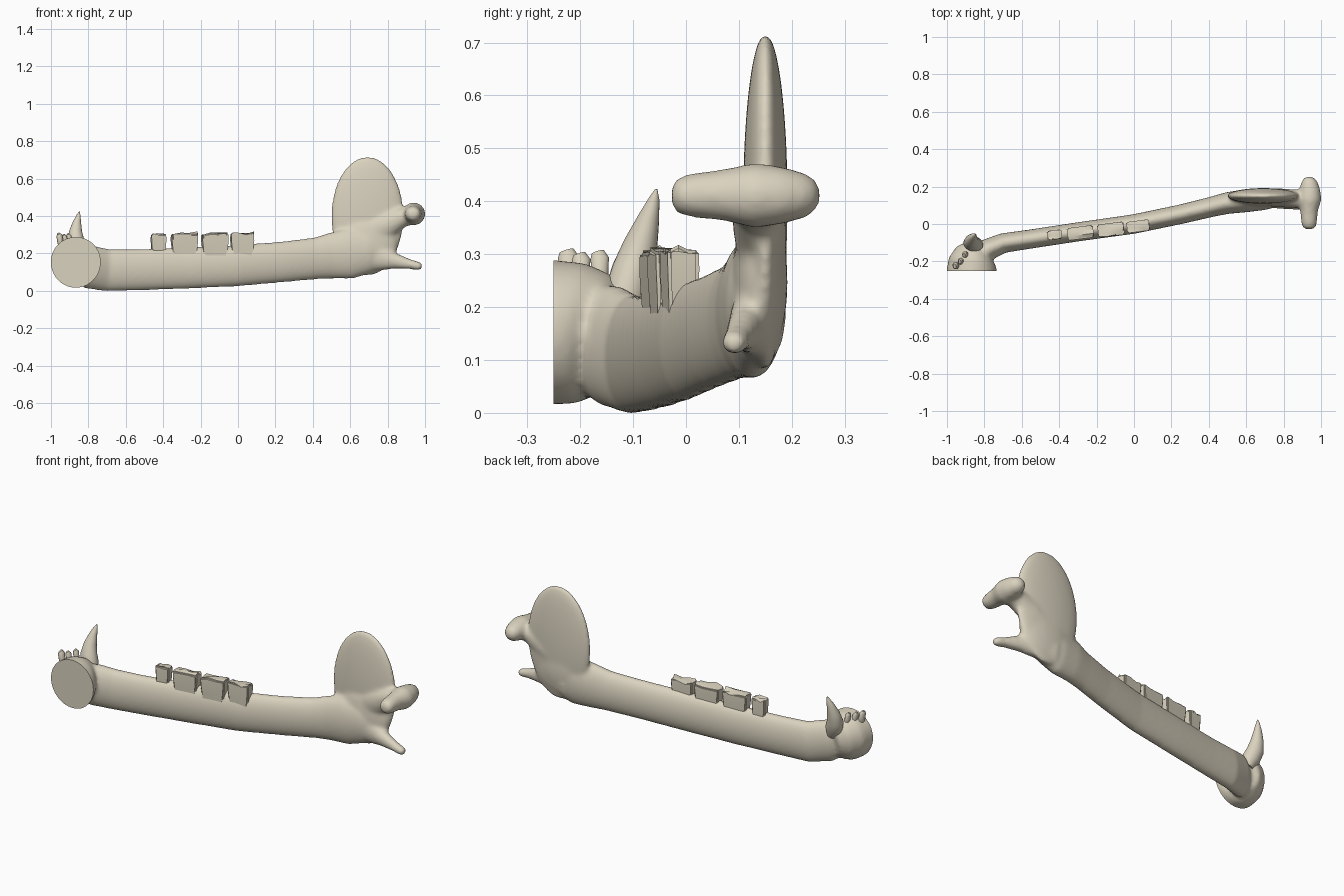
import bpy, bmesh, math, random
from mathutils import Vector, Matrix

random.seed(4)
bone = bpy.data.materials.new("bone")
bone.diffuse_color = (0.70, 0.645, 0.52, 1)


def tube(bm, pts, n=28, ref=(0, 0, 1)):
    """Closed loft of ellipses; pts = (x, y, z, side radius, up radius)."""
    ref = Vector(ref)
    P = [Vector(p[:3]) for p in pts]
    rings = []
    for i, p in enumerate(pts):
        t = (P[min(i + 1, len(P) - 1)] - P[max(i - 1, 0)]).normalized()
        s = t.cross(ref).normalized()
        u = s.cross(t)
        rings.append([bm.verts.new(P[i] + s * p[3] * math.cos(k * math.tau / n)
                                   + u * p[4] * math.sin(k * math.tau / n)) for k in range(n)])
    for a, b in zip(rings, rings[1:]):
        for k in range(n):
            bm.faces.new((a[k], a[(k + 1) % n], b[(k + 1) % n], b[k]))
    bm.faces.new(rings[0][::-1])
    bm.faces.new(rings[-1])


def ball(bm, c, r):
    m = Matrix.Translation(c) @ Matrix.Diagonal((*r, 1))
    bmesh.ops.create_uvsphere(bm, u_segments=40, v_segments=28, radius=1, matrix=m)


def make(name, bm, angle=40):
    bmesh.ops.recalc_face_normals(bm, faces=bm.faces)
    me = bpy.data.meshes.new(name)
    bm.to_mesh(me)
    bm.free()
    ob = bpy.data.objects.new(name, me)
    bpy.context.collection.objects.link(ob)
    me.materials.append(bone)
    bpy.ops.object.select_all(action='DESELECT')
    ob.select_set(True)
    bpy.context.view_layer.objects.active = ob
    bpy.ops.object.shade_smooth_by_angle(angle=math.radians(angle))
    return ob


# ---- jaw bone: overlapping volumes fused into one skin
bm = bmesh.new()
# long body of the jaw
tube(bm, [(-0.86, -0.19, 0.145, 0.05, 0.09), (-0.80, -0.145, 0.13, 0.06, 0.115),
          (-0.70, -0.102, 0.112, 0.053, 0.112), (-0.55, -0.08, 0.114, 0.051, 0.109),
          (-0.30, -0.042, 0.122, 0.051, 0.109), (0, 0, 0.136, 0.052, 0.109),
          (0.25, 0.052, 0.157, 0.052, 0.108), (0.42, 0.093, 0.175, 0.054, 0.111),
          (0.50, 0.112, 0.188, 0.058, 0.122), (0.60, 0.125, 0.20, 0.062, 0.134),
          (0.70, 0.13, 0.21, 0.055, 0.115), (0.78, 0.132, 0.21, 0.035, 0.07)])
# round chin block, cut flat later
tube(bm, [(-0.867, -0.31, 0.154, 0.134, 0.134), (-0.867, -0.25, 0.154, 0.135, 0.135),
          (-0.865, -0.20, 0.152, 0.127, 0.132), (-0.853, -0.16, 0.148, 0.105, 0.115),
          (-0.835, -0.125, 0.14, 0.065, 0.08)])
# tall rear blade and its swollen root
ball(bm, (0.692, 0.15, 0.40), (0.195, 0.042, 0.318))
ball(bm, (0.69, 0.14, 0.25), (0.165, 0.052, 0.155))
# neck of the hinge joint
tube(bm, [(0.66, 0.145, 0.29, 0.045, 0.09), (0.78, 0.14, 0.345, 0.05, 0.075),
          (0.87, 0.135, 0.39, 0.05, 0.055), (0.94, 0.135, 0.41, 0.045, 0.05)])
# hinge joint bar
tube(bm, [(0.937, -0.027, 0.41, 0.02, 0.02), (0.937, -0.018, 0.41, 0.036, 0.034),
          (0.936, 0.01, 0.411, 0.043, 0.042), (0.936, 0.07, 0.412, 0.047, 0.049),
          (0.94, 0.13, 0.411, 0.062, 0.062), (0.94, 0.18, 0.411, 0.057, 0.055),
          (0.937, 0.225, 0.411, 0.044, 0.043), (0.937, 0.245, 0.411, 0.03, 0.03),
          (0.937, 0.253, 0.411, 0.014, 0.014)])
# lower rear spur
tube(bm, [(0.64, 0.14, 0.18, 0.05, 0.09), (0.75, 0.13, 0.18, 0.046, 0.072),
          (0.84, 0.112, 0.16, 0.034, 0.042), (0.92, 0.098, 0.143, 0.027, 0.026),
          (0.972, 0.09, 0.132, 0.025, 0.022), (0.986, 0.088, 0.129, 0.012, 0.011)])
jaw = make("jaw_bone", bm)
mod = jaw.modifiers.new("fuse", 'REMESH')
mod.mode = 'VOXEL'
mod.voxel_size = 0.009
sm = jaw.modifiers.new("soften", 'SMOOTH')
sm.factor = 0.5
sm.iterations = 14
bpy.ops.object.convert(target='MESH')
jaw = bpy.context.object
# flat joining face of the chin
bm = bmesh.new()
bm.from_mesh(jaw.data)
r = bmesh.ops.bisect_plane(bm, geom=bm.verts[:] + bm.edges[:] + bm.faces[:],
                           plane_co=(0, -0.25, 0), plane_no=(0, -1, 0), clear_outer=True)
bmesh.ops.holes_fill(bm, edges=[e for e in bm.edges if e.is_boundary])
low = min(v.co.z for v in bm.verts)
for v in bm.verts:
    v.co.z -= low * max(0, 1 - v.co.z / 0.2)
bm.to_mesh(jaw.data)
bm.free()
jaw.data.materials.clear()
jaw.data.materials.append(bone)
bpy.ops.object.shade_smooth_by_angle(angle=math.radians(40))

# ---- cheek teeth: flared blocks with uneven crowns
for i, (x0, x1, y, w, top) in enumerate([(-0.465, -0.385, -0.058, 0.050, 0.308),
                                         (-0.358, -0.215, -0.047, 0.066, 0.312),
                                         (-0.195, -0.052, -0.030, 0.070, 0.313),
                                         (-0.040, 0.085, -0.012, 0.060, 0.314)]):
    bm = bmesh.new()
    bmesh.ops.create_cube(bm, size=1)
    bmesh.ops.subdivide_edges(bm, edges=bm.edges[:], cuts=2, use_grid_fill=True)
    rot = Matrix.Rotation(math.radians(7), 3, 'Z')
    for v in bm.verts:
        h = v.co.z + 0.5
        f = 0.86 + 0.14 * min(1, h * 1.5)
        p = rot @ Vector((v.co.x * (x1 - x0) * f * 0.98, v.co.y * w * f, 0))
        z = 0.18 + h * (top - 0.18)
        if h > 0.9:
            z -= random.uniform(0, 0.014)
        v.co = Vector(((x0 + x1) / 2 + p.x, y + p.y, z))
    bmesh.ops.bevel(bm, geom=[e for e in bm.edges if e.calc_face_angle(0) > 1.0],
                    offset=0.006, segments=2, affect='EDGES')
    make("cheek_tooth_%d" % (i + 1), bm, 35)

# ---- curved fang
bm = bmesh.new()
tube(bm, [(-0.835, -0.125, 0.18, 0.03, 0.03), (-0.852, -0.112, 0.225, 0.047, 0.042),
          (-0.868, -0.10, 0.27, 0.045, 0.04), (-0.868, -0.085, 0.32, 0.034, 0.032),
          (-0.86, -0.07, 0.37, 0.021, 0.02), (-0.852, -0.06, 0.405, 0.010, 0.010),
          (-0.848, -0.056, 0.423, 0.002, 0.002)], 20, (0, 1, 0))
make("fang", bm, 60)

# ---- small front teeth
for i, (x, y, top, w) in enumerate([(-0.955, -0.222, 0.306, 0.016),
                                    (-0.928, -0.198, 0.300, 0.014),
                                    (-0.905, -0.163, 0.304, 0.014)]):
    bm = bmesh.new()
    tube(bm, [(x + 0.02, y, 0.20, w * 0.8, w * 0.8), (x + 0.005, y, 0.26, w, w * 1.2),
              (x, y, top - 0.012, w, w * 1.3), (x - 0.004, y - 0.004, top, w * 0.5, w * 0.9)],
         10, (0, 1, 0))
    make("front_tooth_%d" % (i + 1), bm, 50)
